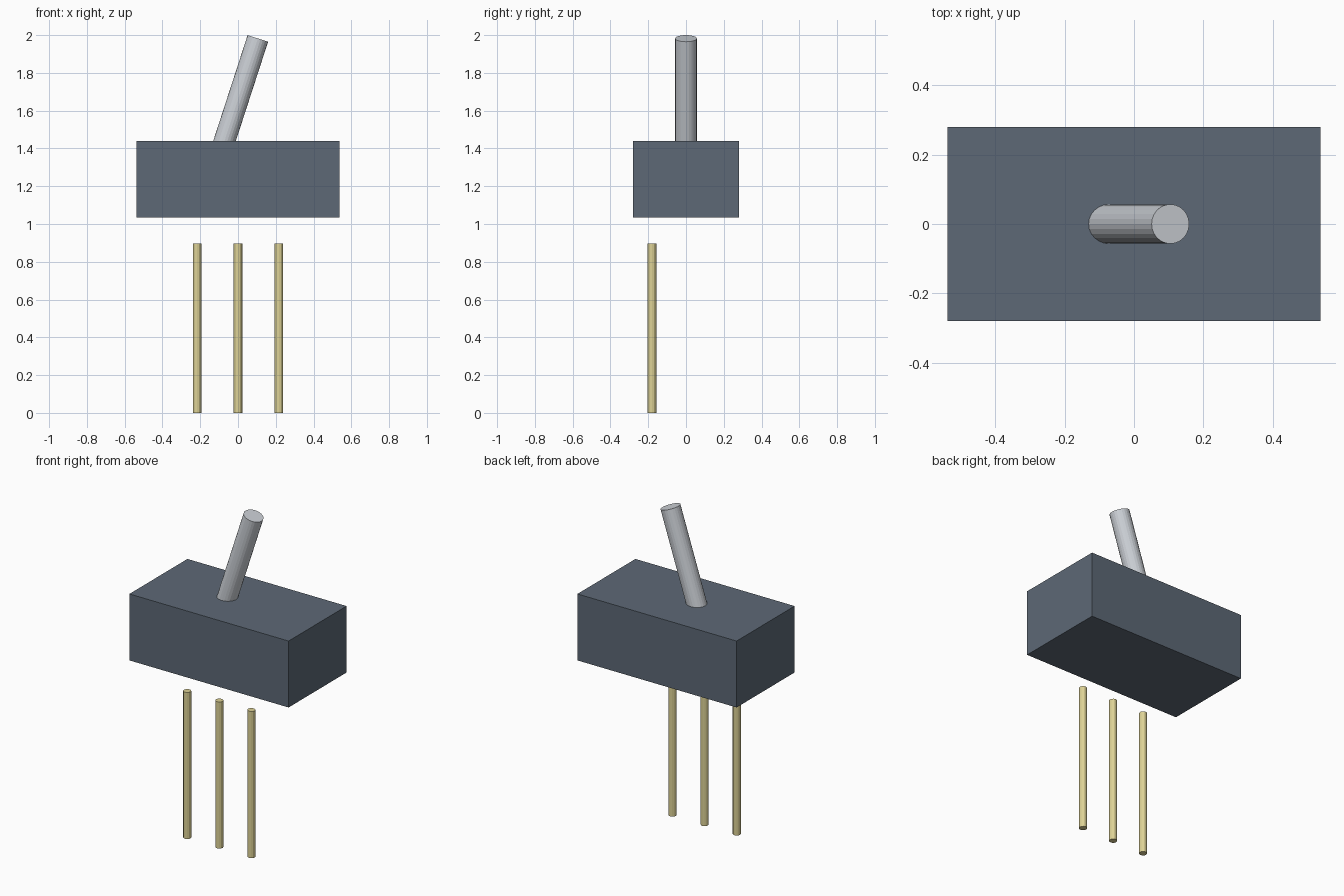
import bpy
from math import radians, sin, cos

if "Cube" in bpy.data.objects:
    bpy.data.objects.remove(bpy.data.objects["Cube"])


def paint(obj, name, color):
    mat = bpy.data.materials.new(name)
    mat.diffuse_color = (*color, 1)
    mat.use_nodes = True
    mat.node_tree.nodes["Principled BSDF"].inputs["Base Color"].default_value = mat.diffuse_color
    obj.data.materials.append(mat)


def rod(name, radius, length, center, sides, tilt=0):
    bpy.ops.mesh.primitive_cylinder_add(vertices=sides, radius=radius, depth=length,
                                        location=center, rotation=(0, tilt, 0))
    obj = bpy.context.object
    obj.name = name
    return obj


# Switch housing
bpy.ops.mesh.primitive_cube_add(size=1, location=(0, 0, 1.237))
body = bpy.context.object
body.name = "switch_body"
body.scale = (1.076, 0.56, 0.406)
bpy.ops.object.transform_apply(location=False, rotation=False, scale=True)
paint(body, "dark_slate", (0.11, 0.14, 0.18))

# Tilted lever, its lower end sunk into the housing
tilt, radius, length = radians(18), 0.057, 0.68
top_z = 2 - radius * sin(tilt)
lever = rod("toggle_lever", radius, length,
            (0, 0, top_z - length / 2 * cos(tilt)), 24, tilt)
paint(lever, "light_metal", (0.6, 0.63, 0.67))

# Row of three terminal pins, floating just below the housing
for i, side in enumerate(("left", "middle", "right")):
    pin = rod(f"terminal_pin_{side}", 0.0225, 0.896,
              ((i - 1) * 0.217, -0.18, 0.448), 12)
    paint(pin, f"brass_{side}", (0.72, 0.64, 0.3))
